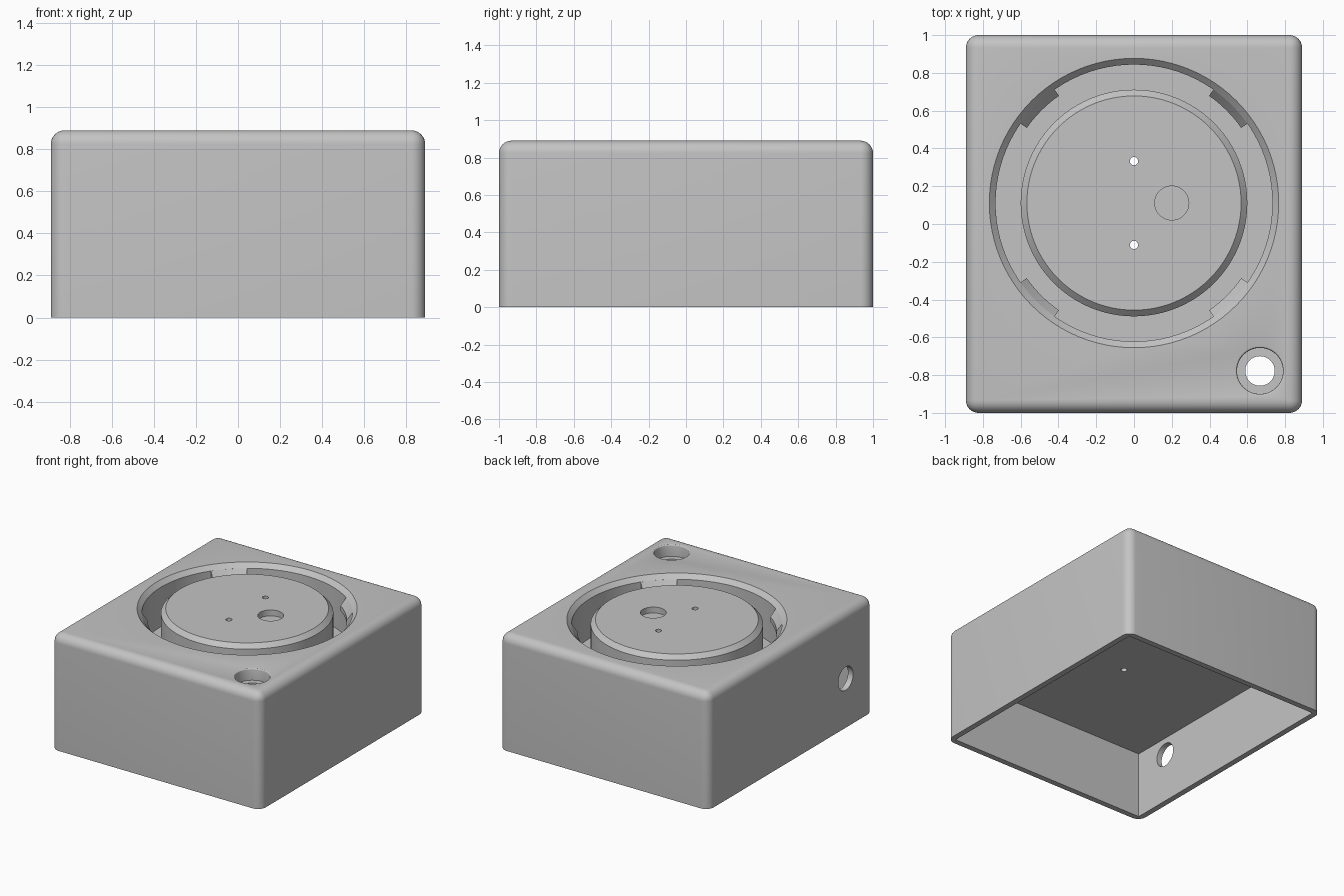
import bpy, bmesh, math
from mathutils import Matrix, Vector

if "Cube" in bpy.data.objects:
    bpy.data.objects.remove(bpy.data.objects["Cube"], do_unlink=True)

W, D, H = 1.78, 2.0, 0.89        # overall size
WALL, CEILING = 0.044, 0.511     # shell thickness, underside height
RING = Vector((0, 0.111, 0))     # centre of the round recess
CHAMFER = 0.033
OVER = 0.02                      # how far cutters overshoot the top

grey = bpy.data.materials.new("matte_grey")
grey.use_nodes = True
grey.diffuse_color = (0.55, 0.55, 0.55, 1)
grey.node_tree.nodes["Principled BSDF"].inputs["Base Color"].default_value = (0.55, 0.55, 0.55, 1)


def make_object(name, bm):
    bmesh.ops.recalc_face_normals(bm, faces=bm.faces[:])
    mesh = bpy.data.meshes.new(name)
    bm.to_mesh(mesh)
    bm.free()
    mesh.materials.append(grey)
    obj = bpy.data.objects.new(name, mesh)
    bpy.context.collection.objects.link(obj)
    return obj


def block(name, low, high, rounding=0):
    """Box between two corners; optionally round all edges but the bottom ones."""
    low, high = Vector(low), Vector(high)
    bm = bmesh.new()
    bmesh.ops.create_cube(bm, size=1)
    bmesh.ops.scale(bm, vec=high - low, verts=bm.verts[:])
    bmesh.ops.translate(bm, vec=(low + high) / 2, verts=bm.verts[:])
    if rounding:
        edges = [e for e in bm.edges if max(v.co.z for v in e.verts) > low.z + 0.01]
        bmesh.ops.bevel(bm, geom=edges, offset=rounding, segments=8,
                        profile=0.5, affect='EDGES')
    return make_object(name, bm)


def revolve(name, profile, centre=(0, 0, 0), start=0, sweep=360, steps=96, tilt=None):
    """Turn a closed (radius, z) profile about the z axis; cap partial sweeps."""
    bm = bmesh.new()
    verts = [bm.verts.new((r, 0, z)) for r, z in profile]
    edges = [bm.edges.new((verts[i - 1], v)) for i, v in enumerate(verts)]
    result = bmesh.ops.spin(bm, geom=verts + edges, cent=(0, 0, 0), axis=(0, 0, 1),
                            angle=math.radians(sweep), steps=steps)
    if sweep < 360:
        last = [g for g in result["geom_last"] if isinstance(g, bmesh.types.BMEdge)]
        bmesh.ops.contextual_create(bm, geom=edges)
        bmesh.ops.contextual_create(bm, geom=last)
    bmesh.ops.remove_doubles(bm, verts=bm.verts[:], dist=0.0001)
    loose = [e for e in bm.edges if not e.link_faces]
    bmesh.ops.delete(bm, geom=loose, context='EDGES')
    turn = Matrix.Rotation(math.radians(start), 4, 'Z')
    if tilt:
        turn = tilt @ turn
    bmesh.ops.transform(bm, matrix=Matrix.Translation(centre) @ turn, verts=bm.verts[:])
    return make_object(name, bm)


def drill(name, radius, centre, low, high, steps=48, tilt=None):
    return revolve(name, [(0, low), (radius, low), (radius, high), (0, high)],
                   centre, steps=steps, tilt=tilt)


# Outer casing, hollow from below
casing = block("casing", (-W / 2, -D / 2, 0), (W / 2, D / 2, H), 0.067)
cutters = [block("cavity_cutter", (-W / 2 + WALL, -D / 2 + WALL, -0.1),
                 (W / 2 - WALL, D / 2 - WALL, CEILING))]

# Ring groove with chamfered rims, leaving the round platform in the middle
inner, outer, floor = 0.6, 0.733, 0.555
lip = CHAMFER + OVER
cutters.append(revolve("groove_cutter", [
    (inner - lip, H + OVER), (inner, H - CHAMFER), (inner, floor),
    (outer, floor), (outer, H - CHAMFER), (outer + lip, H + OVER)], RING))

# Shallow round pocket and two pin holes in the platform
cutters.append(drill("pocket_cutter", 0.09, RING + Vector((0.2, 0, 0)), H - 0.045, H + 0.1))
for side in (-1, 1):
    cutters.append(drill("pin_cutter", 0.022, RING + Vector((0, side * 0.222, 0)),
                         CEILING - 0.1, H + 0.1, 24))

# Stepped hole in the front corner with a softened rim
bore, soft = 0.122, 0.012
rim = [(bore + soft * (1 - math.cos(a)), H - soft + soft * math.sin(a))
       for a in (math.radians(d) for d in range(0, 91, 30))]
cutters.append(revolve("corner_hole_cutter", [
    (0, CEILING - 0.1), (0.078, CEILING - 0.1), (0.078, H - 0.09), (bore, H - 0.09),
    *rim, (bore + soft, H + OVER), (0, H + OVER)], (0.667, -0.778, 0), steps=64))

# Cable hole through the side wall
cutters.append(drill("cable_hole_cutter", 0.09, (-W / 2, -0.667, 0.378), -0.1, 0.1,
                     tilt=Matrix.Rotation(math.pi / 2, 4, 'Y')))

# Carve the casing
bpy.context.view_layer.objects.active = casing
for cutter in cutters:
    cutter.hide_render = True
    cut = casing.modifiers.new(cutter.name, 'BOOLEAN')
    cut.operation, cut.solver, cut.object = 'DIFFERENCE', 'EXACT', cutter
    bpy.ops.object.modifier_apply(modifier=cut.name)
    bpy.data.objects.remove(cutter, do_unlink=True)

# Four sloped locking tabs on the groove's outer wall
tabs = []
for i in range(4):
    tabs.append(revolve(f"locking_tab_{i + 1}", [
        (outer + 0.01, H - CHAMFER), (outer, H - CHAMFER), (0.693, H - 0.09),
        (0.693, H - 0.13), (outer, H - 0.18), (outer + 0.01, H - 0.18)],
        RING, start=35 + 90 * i, sweep=20, steps=8))

# Smooth shading with crisp edges
bpy.ops.object.select_all(action='DESELECT')
for obj in [casing] + tabs:
    obj.select_set(True)
bpy.context.view_layer.objects.active = casing
bpy.ops.object.shade_smooth_by_angle(angle=math.radians(25))
